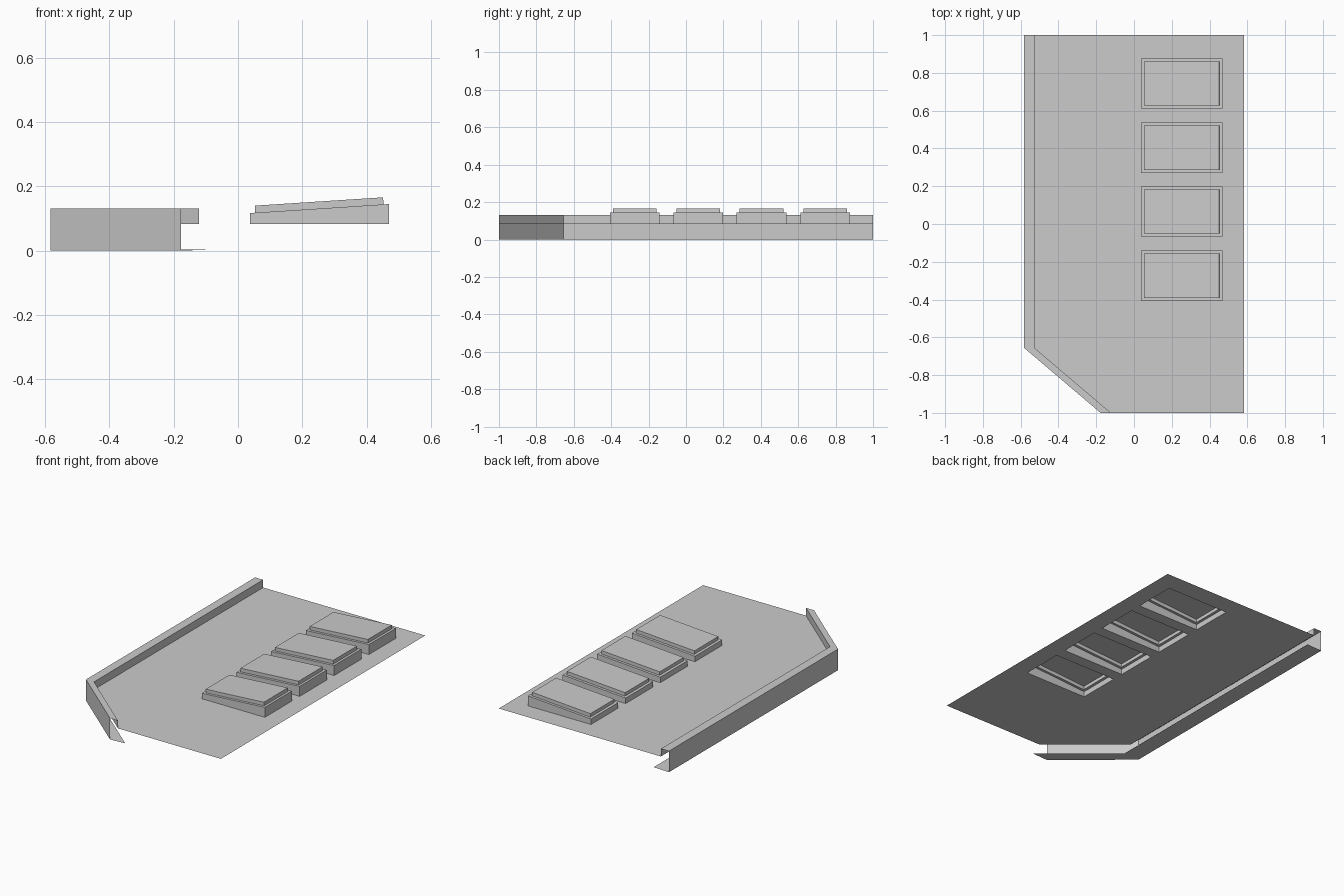
import bpy, bmesh
from mathutils import Vector

if "Cube" in bpy.data.objects:
    bpy.data.objects.remove(bpy.data.objects["Cube"])

ROOF_Z = 0.083
X0, X1 = 0.037, 0.469
CENTRES = [-0.274, 0.066, 0.404, 0.744]
HALF = 0.133
HALF_X = 0.583


def finish(bm, name):
    mesh = bpy.data.meshes.new(name)
    bm.to_mesh(mesh)
    bm.free()
    obj = bpy.data.objects.new(name, mesh)
    bpy.context.collection.objects.link(obj)
    return obj


def bridge(bm, a, b, closed):
    n = len(a)
    for i in range(n if closed else n - 1):
        j = (i + 1) % n
        bm.faces.new((a[i], a[j], b[j], b[i]))


# Plan line of the outer edge; every parapet line is this shifted in x
plan = [(-HALF_X, 1.0), (-HALF_X, -0.655), (-0.177, -1.0)]


def edge_line(dx, z):
    return [(x + dx, y, z) for x, y in plan]


# Roof deck, cut open under each skylight
bm = bmesh.new()
outline = edge_line(0.055, ROOF_Z) + [(HALF_X, -1, ROOF_Z), (HALF_X, 1, ROOF_Z)]
bm.faces.new([bm.verts.new(p) for p in outline])
cuts = [((x, 0, 0), (1, 0, 0)) for x in (X0, X1)]
cuts += [((0, c + s * HALF, 0), (0, 1, 0)) for c in CENTRES for s in (-1, 1)]
for co, no in cuts:
    bmesh.ops.bisect_plane(bm, geom=bm.verts[:] + bm.edges[:] + bm.faces[:],
                           plane_co=co, plane_no=no)
holes = []
for f in bm.faces:
    c = f.calc_center_median()
    if X0 < c.x < X1 and any(abs(c.y - k) < HALF for k in CENTRES):
        holes.append(f)
bmesh.ops.delete(bm, geom=holes, context='FACES')
finish(bm, "roof_deck")

# Parapet: inner wall, coping, outer wall and bottom flange
bm = bmesh.new()
profile = [(0.055, ROOF_Z), (0.055, 0.131), (0.0, 0.131), (0.0, 0.0), (0.104, 0.004)]
rows = [[bm.verts.new(p) for p in edge_line(dx, z)] for dx, z in profile]
for a, b in zip(rows, rows[1:]):
    bridge(bm, a, b, False)
bm.normal_update()
# Inner wall must face into the roof
if bm.faces[:][0].normal.x < 0:
    bmesh.ops.reverse_faces(bm, faces=bm.faces[:])
finish(bm, "parapet")


# Skylights: wedge curb with a tilted raised pane
slope = (0.145 - 0.117) / (X1 - X0)
lift = Vector((-slope, 0, 1)).normalized() * 0.022


def rect(inset_x, inset_y):
    a, b, h = X0 + inset_x, X1 - inset_x, HALF - inset_y
    return [(a, -h), (b, -h), (b, h), (a, h)]


def tilted(points, cy):
    return [Vector((x, y + cy, 0.117 + slope * (x - X0))) for x, y in points]


for i, cy in enumerate(CENTRES):
    bm = bmesh.new()
    base = [Vector((x, y + cy, ROOF_Z)) for x, y in rect(0, 0)]
    curb = tilted(rect(0, 0), cy)
    ledge = tilted(rect(0.0165, 0.016), cy)
    pane = [p + lift for p in ledge]
    rings = [[bm.verts.new(p) for p in r] for r in (base, curb, ledge, pane)]
    for a, b in zip(rings, rings[1:]):
        bridge(bm, a, b, True)
    bm.faces.new(rings[-1])
    finish(bm, f"skylight_{i + 1}")
